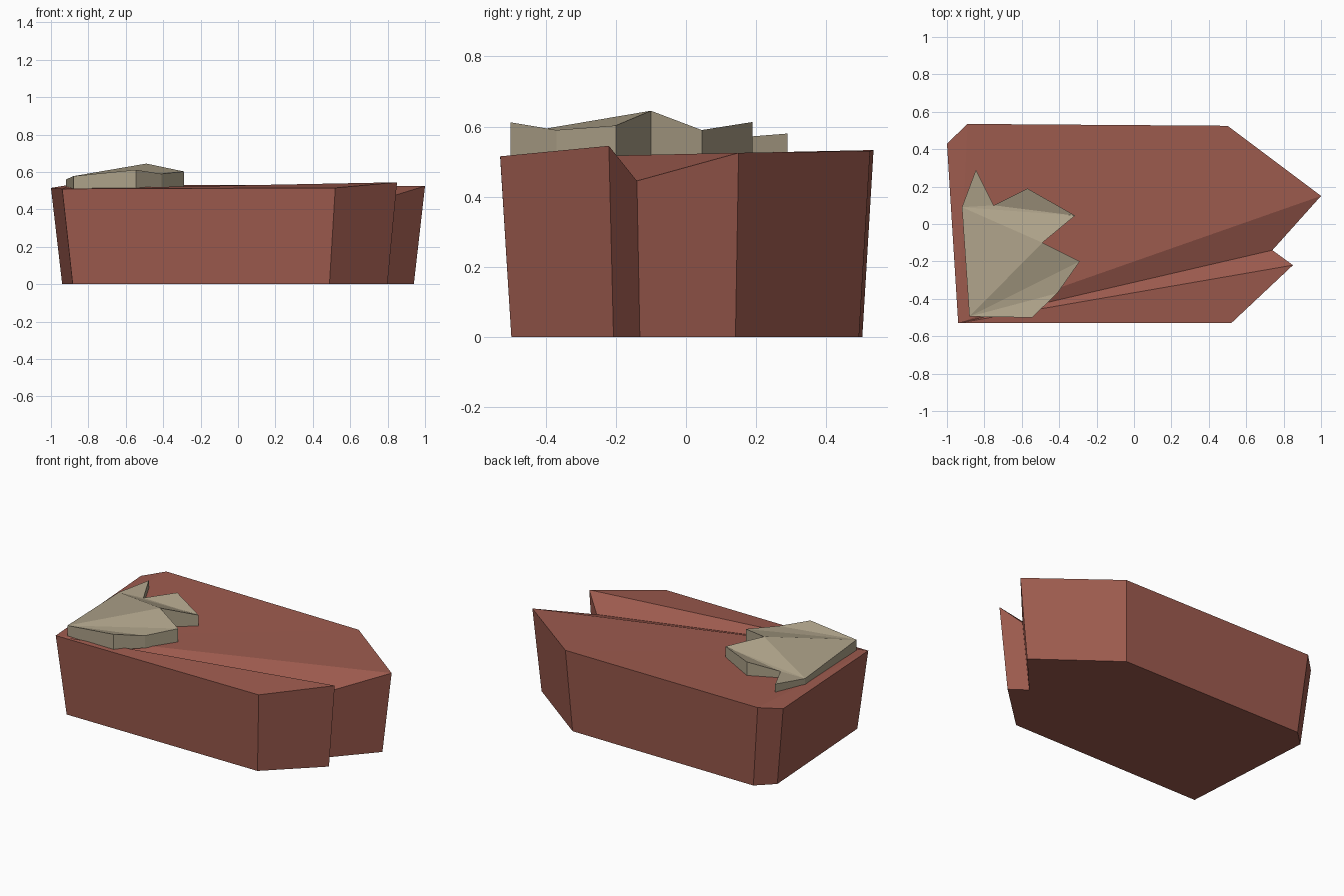
import bpy
import bmesh

cube = bpy.data.objects.get("Cube")
if cube:
    bpy.data.objects.remove(cube, do_unlink=True)


def make_material(name, color):
    material = bpy.data.materials.new(name)
    material.use_nodes = True
    material.diffuse_color = color
    material.node_tree.nodes["Principled BSDF"].inputs["Base Color"].default_value = color
    return material


def make_slab(name, rim, top_faces, bottom_z, taper, material):
    """Walls drop from an uneven rim to a flat, tapered floor; the top is faceted."""
    bm = bmesh.new()
    top = [bm.verts.new(point) for point in rim]
    low = [bm.verts.new((x * taper, y * taper, bottom_z)) for x, y, z in rim]
    for i in range(len(rim)):
        j = (i + 1) % len(rim)
        bm.faces.new((low[i], low[j], top[j], top[i]))
    bm.faces.new(low[::-1])
    for face in top_faces:
        bm.faces.new([top[i] for i in face])
    bmesh.ops.recalc_face_normals(bm, faces=bm.faces[:])
    mesh = bpy.data.meshes.new(name)
    bm.to_mesh(mesh)
    bm.free()
    mesh.materials.append(material)
    obj = bpy.data.objects.new(name, mesh)
    bpy.context.collection.objects.link(obj)
    return obj


clay = make_material("red clay", (0.34, 0.105, 0.077, 1))
stone = make_material("tan stone", (0.42, 0.36, 0.25, 1))

# Large rock block: notched pointed end, top folded out from the front right corner
block_rim = [
    (-0.94, -0.53, 0.51), (0.52, -0.53, 0.515), (0.85, -0.22, 0.545),
    (0.74, -0.14, 0.445), (1.0, 0.15, 0.525), (0.5, 0.525, 0.53),
    (-0.89, 0.535, 0.533), (-1.0, 0.43, 0.515),
]
block_fan = [(0, i, i + 1) for i in range(1, len(block_rim) - 1)]
make_slab("rock_block", block_rim, block_fan, 0, 0.94, clay)

# Small jagged stone patch lying on top
patch_rim = [
    (-0.88, -0.495, 0.578), (-0.545, -0.5, 0.612), (-0.41, -0.37, 0.59),
    (-0.29, -0.2, 0.603), (-0.49, -0.1, 0.645), (-0.315, 0.045, 0.59),
    (-0.57, 0.19, 0.613), (-0.75, 0.1, 0.565), (-0.845, 0.29, 0.58),
    (-0.92, 0.09, 0.56),
]
patch_facets = [(0, 1, 2), (0, 2, 3), (0, 3, 4), (0, 4, 9),
                (9, 4, 5), (9, 5, 7), (7, 5, 6), (9, 7, 8)]
make_slab("stone_patch", patch_rim, patch_facets, 0.51, 1, stone)
